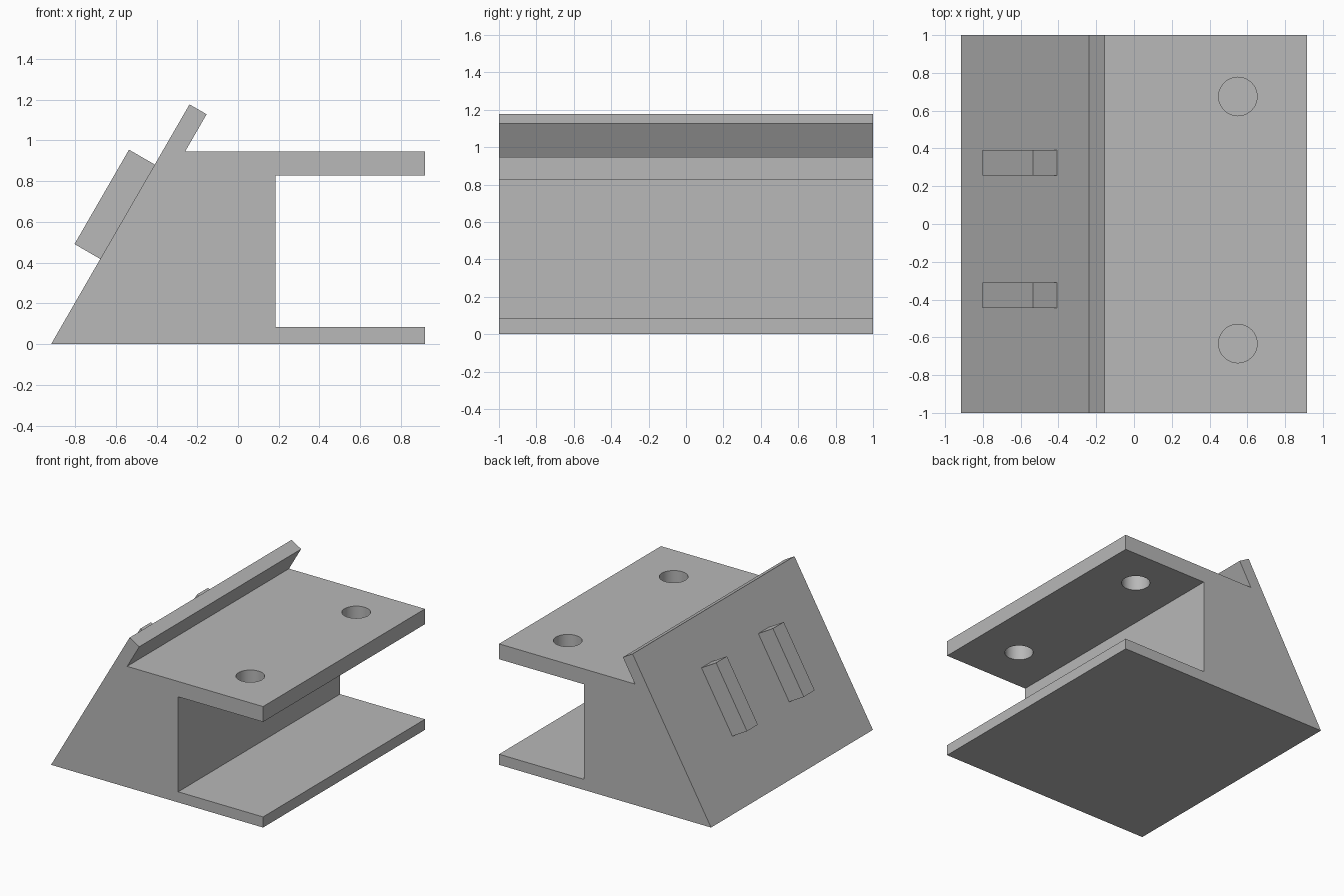
import bpy, bmesh
from math import radians, cos, sin
from mathutils import Vector

cube = bpy.data.objects.get("Cube")
if cube:
    bpy.data.objects.remove(cube, do_unlink=True)

grey = bpy.data.materials.new("plain grey")
grey.use_nodes = True
colour = (0.48, 0.48, 0.48, 1)
grey.diffuse_color = colour
grey.node_tree.nodes["Principled BSDF"].inputs["Base Color"].default_value = colour


def finish(name, bm):
    bmesh.ops.recalc_face_normals(bm, faces=bm.faces)
    mesh = bpy.data.meshes.new(name)
    bm.to_mesh(mesh)
    bm.free()
    mesh.materials.append(grey)
    obj = bpy.data.objects.new(name, mesh)
    bpy.context.collection.objects.link(obj)
    return obj


def extrude_profile(name, points, y0, y1):
    """Extrude an (x, z) outline along y."""
    bm = bmesh.new()
    face = bm.faces.new([bm.verts.new((x, y0, z)) for x, z in points])
    new = bmesh.ops.extrude_face_region(bm, geom=[face])["geom"]
    verts = [v for v in new if isinstance(v, bmesh.types.BMVert)]
    bmesh.ops.translate(bm, verts=verts, vec=(0, y1 - y0, 0))
    return finish(name, bm)


# Slope direction and outward normal in the (x, z) plane
toe = Vector((-0.917, 0))
along = Vector((cos(radians(60)), sin(radians(60))))
outward = Vector((-along.y, along.x))
lip_outer = toe + along * 1.358
lip_inner = lip_outer - outward * 0.097
shelf_top = 0.946
notch = lip_inner - along * ((lip_inner.y - shelf_top) / along.y)

# Wedge body with lip, top shelf and base shelf
body = extrude_profile("wedge_body", [
    toe, (0.917, 0), (0.917, 0.083), (0.183, 0.083), (0.183, 0.826),
    (0.917, 0.826), (0.917, shelf_top), notch, lip_inner, lip_outer], -1, 1)

# Round holes through the top shelf
for y in (-0.633, 0.675):
    bm = bmesh.new()
    bmesh.ops.create_cone(bm, cap_ends=True, segments=48, radius1=0.102,
                          radius2=0.102, depth=0.4)
    bmesh.ops.translate(bm, verts=bm.verts, vec=(0.55, y, 0.886))
    cutter = finish("hole_cutter", bm)
    cutter.hide_render = True
    cut = body.modifiers.new("hole", 'BOOLEAN')
    cut.operation = 'DIFFERENCE'
    cut.solver = 'EXACT'
    cut.object = cutter
    bpy.context.view_layer.objects.active = body
    bpy.ops.object.modifier_apply(modifier=cut.name)
    bpy.data.objects.remove(cutter, do_unlink=True)

# Raised ribs on the slope, sunk slightly into the body
low, high = toe + along * 0.482, toe + along * 1.017
rib_points = [low - outward * 0.02, high - outward * 0.02,
              high + outward * 0.146, low + outward * 0.146]
for name, y in (("front_rib", -0.377), ("back_rib", 0.325)):
    extrude_profile(name, rib_points, y - 0.067, y + 0.067)

# Smooth hole walls with crisp edges
bpy.ops.object.select_all(action='DESELECT')
body.select_set(True)
bpy.context.view_layer.objects.active = body
bpy.ops.object.shade_smooth_by_angle(angle=radians(30))
